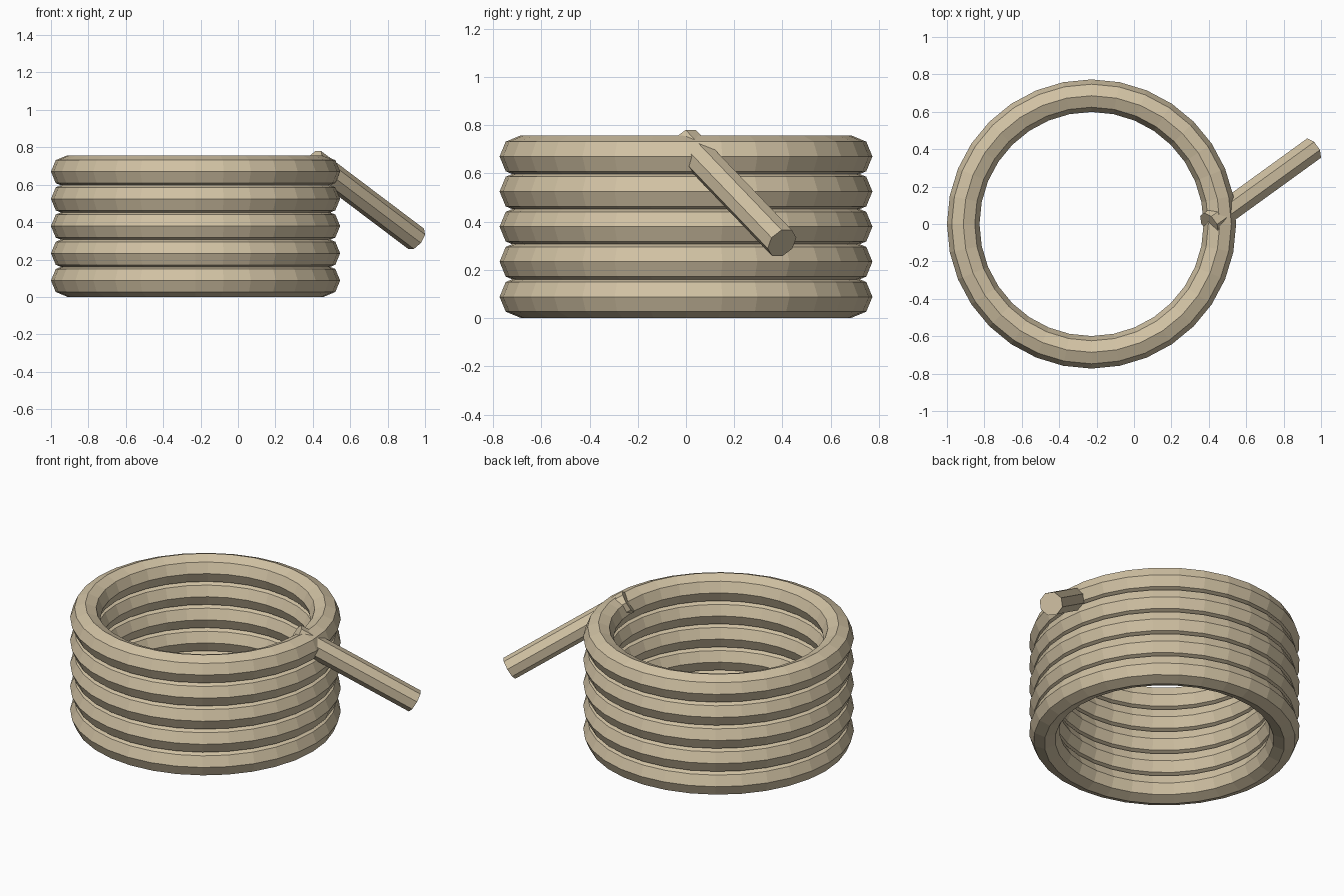
import bpy, bmesh, math
from mathutils import Vector, Matrix

if "Cube" in bpy.data.objects:
    bpy.data.objects.remove(bpy.data.objects["Cube"])

rope = bpy.data.materials.new("rope_tan")
rope.diffuse_color = (0.64, 0.54, 0.37, 1.0)
rope.use_nodes = True
rope.node_tree.nodes["Principled BSDF"].inputs["Base Color"].default_value = rope.diffuse_color


def add_object(name, bm):
    bmesh.ops.recalc_face_normals(bm, faces=bm.faces)
    mesh = bpy.data.meshes.new(name)
    bm.to_mesh(mesh)
    bm.free()
    mesh.materials.append(rope)
    obj = bpy.data.objects.new(name, mesh)
    bpy.context.collection.objects.link(obj)
    return obj


def add_ring(name, centre, major, minor, segments=32, sides=8):
    bm = bmesh.new()
    grid = []
    for i in range(segments):
        a = math.tau * i / segments
        row = []
        for j in range(sides):
            b = math.tau * j / sides
            r = major + minor * math.cos(b)
            row.append(bm.verts.new(centre + Vector(
                (r * math.cos(a), r * math.sin(a), minor * math.sin(b)))))
        grid.append(row)
    for i in range(segments):
        n = (i + 1) % segments
        for j in range(sides):
            k = (j + 1) % sides
            bm.faces.new((grid[i][j], grid[n][j], grid[n][k], grid[i][k]))
    return add_object(name, bm)


def add_rod(name, start, end, radius, sides=8):
    axis = (end - start).normalized()
    side = axis.cross(Vector((0, 0, 1))).normalized()
    up = side.cross(axis)
    # local x = side, y = up, z = axis; half-step turn gives a flat top
    frame = Matrix((side, up, -axis)).transposed().to_4x4()
    turn = Matrix.Rotation(math.pi / sides, 4, 'Z')
    bm = bmesh.new()
    bmesh.ops.create_cone(bm, cap_ends=True, segments=sides, radius1=radius,
                          radius2=radius, depth=(end - start).length,
                          matrix=Matrix.Translation((start + end) / 2) @ frame @ turn)
    return add_object(name, bm)


# Stacked loops of the coil
for i in range(5):
    add_ring(f"coil_loop_{i + 1}", Vector((-0.227, 0, 0.088 + 0.1455 * i)), 0.686, 0.087)

# Loose rope end hanging off the top loop
add_rod("loose_end", Vector((0.402, 0.0, 0.726)), Vector((0.952, 0.398, 0.311)), 0.0687)
